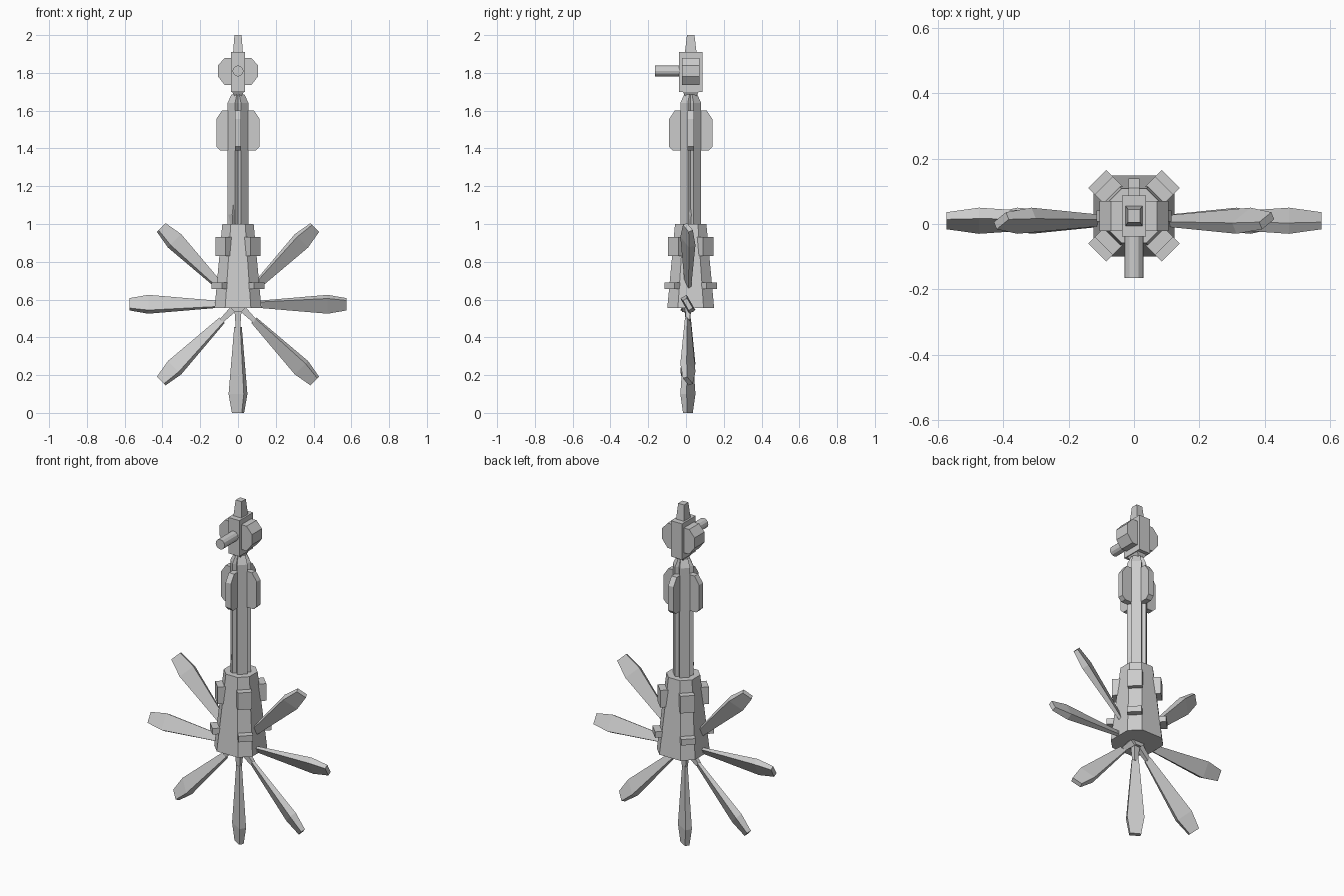
import bpy, bmesh
from math import sin, cos, radians, pi
from mathutils import Matrix, Vector

if "Cube" in bpy.data.objects:
    bpy.data.objects.remove(bpy.data.objects["Cube"])

CY = 0.025          # tower axis in y
HUB = Vector((0, 0.01, 0.575))


def make(name, bm):
    bmesh.ops.recalc_face_normals(bm, faces=bm.faces)
    me = bpy.data.meshes.new(name)
    bm.to_mesh(me)
    bm.free()
    ob = bpy.data.objects.new(name, me)
    bpy.context.collection.objects.link(ob)
    return ob


def loft(name, rings, mat=Matrix()):
    """Skin a list of equal-length point rings and cap both ends."""
    bm = bmesh.new()
    vs = [[bm.verts.new(mat @ Vector(p)) for p in r] for r in rings]
    n = len(vs[0])
    for a, b in zip(vs, vs[1:]):
        for i in range(n):
            bm.faces.new((a[i], a[(i + 1) % n], b[(i + 1) % n], b[i]))
    bm.faces.new(vs[0][::-1])
    bm.faces.new(vs[-1])
    return make(name, bm)


def rect(x, y, z, cx=0, cy=0):
    return [(cx - x, cy - y, z), (cx + x, cy - y, z), (cx + x, cy + y, z), (cx - x, cy + y, z)]


def octagon(h, f, z):
    return [(-f, -h, z), (f, -h, z), (h, -f, z), (h, f, z),
            (f, h, z), (-f, h, z), (-h, f, z), (-h, -f, z)]


axis = Matrix.Translation((0, CY, 0))

# Tapered eight-sided body
loft("tower_body", [octagon(0.124, 0.068, 0.555), octagon(0.083, 0.038, 1.0)], axis)

# Corner blocks, pole arms: repeated on the four diagonals
for i in range(4):
    m = axis @ Matrix.Rotation(radians(45 + 90 * i), 4, 'Z')
    loft(f"upper_corner_block_{i}", [rect(0.035, 0.039, z, 0.096) for z in (0.83, 0.93)], m)
    loft(f"lower_corner_block_{i}", [rect(0.035, 0.039, z, 0.124) for z in (0.655, 0.69)], m)
    arm = [rect(0.025, 0.028, z, 0.025) for z in (0.95, 1.64)]
    arm.append(rect(0.015, 0.02, 1.685, 0.015))
    loft(f"pole_arm_{i}", arm, m)

# Crossed plates near the top of the pole
plate = [(0.095, 1.39), (0.115, 1.41), (0.115, 1.555), (0.085, 1.6)]
outline = plate + [(-x, z) for x, z in reversed(plate)]
for i in range(2):
    m = axis @ Matrix.Rotation(i * pi / 2, 4, 'Z')
    loft(f"cross_plate_{i}", [[(x, y, z) for x, z in outline] for y in (-0.017, 0.017)], m)

# Neck, head and cap
loft("neck", [rect(0.012, 0.02, 1.62), rect(0.014, 0.025, 1.67), rect(0.034, 0.045, 1.705)], axis)
loft("head", [rect(0.036, 0.063, z) for z in (1.7, 1.91)], axis)
loft("head_cap", [rect(0.026, 0.031, 1.905), rect(0.019, 0.02, 2.0)], axis)
ear = [(0.07, 1.735), (0.105, 1.78), (0.105, 1.84), (0.07, 1.88)]
ears = ear + [(-x, z) for x, z in reversed(ear)]
loft("head_ears", [[(x, y, z) for x, z in ears] for y in (-0.046, 0.046)], axis)

# Front tube
loft("front_tube", [[(0.029 * cos(2 * pi * k / 12), y, 1.81 + 0.029 * sin(2 * pi * k / 12))
                     for k in range(12)] for y in (-0.165, -0.02)])

# Eight pitched blades around the hub
pitch = radians(30)


def section(s, r):
    pts = []
    for u, v in ((-1, -1), (1, -1), (1, 1), (-1, 1)):
        u, v = u * 0.0465 * s, v * 0.0193 * s
        pts.append((u * cos(pitch) + v * sin(pitch), v * cos(pitch) - u * sin(pitch), -r))
    return pts


for i in range(8):
    m = Matrix.Translation(HUB) @ Matrix.Rotation(i * pi / 4, 4, 'Y')
    loft(f"blade_{i}", [section(0.4, 0.12), section(1, 0.475), section(0.65, 0.575)], m)
    loft(f"blade_shank_{i}", [rect(0.02, 0.018, -0.01), rect(0.012, 0.01, -0.125)], m)

# Hub
loft("hub", [[(0.045 * cos(pi * k / 4 + pi / 8), y, HUB.z + 0.045 * sin(pi * k / 4 + pi / 8))
              for k in range(8)] for y in (-0.02, 0.04)])
